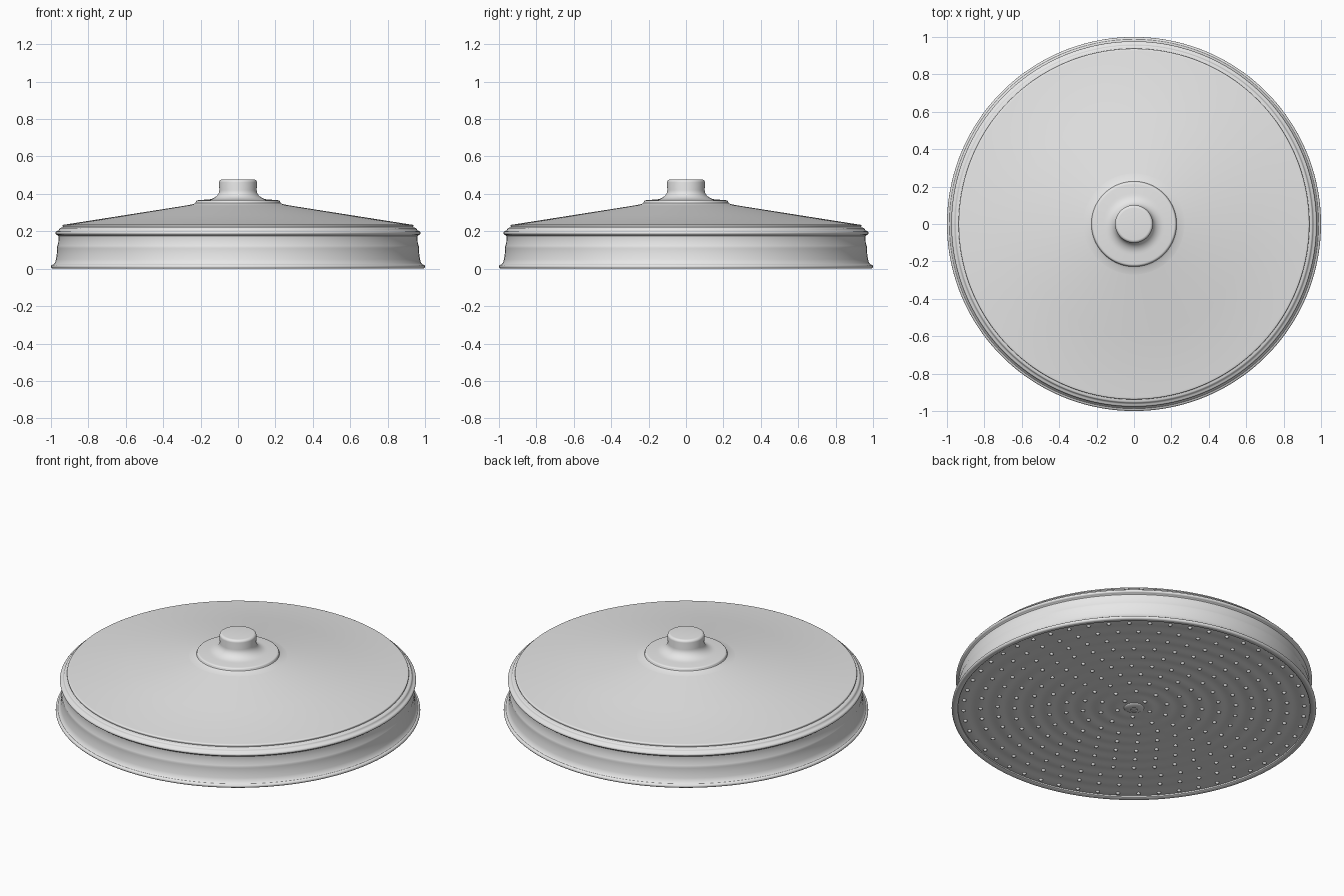
import bpy, bmesh, math
from mathutils import Matrix, Vector

cube = bpy.data.objects.get("Cube")
if cube:
    bpy.data.objects.remove(cube, do_unlink=True)

metal = bpy.data.materials.new("satin_grey_metal")
metal.use_nodes = True
GREY = (0.8, 0.8, 0.8, 1)
metal.diffuse_color = GREY
metal.node_tree.nodes["Principled BSDF"].inputs["Base Color"].default_value = GREY


def finish(bm, name, angle=35):
    bmesh.ops.recalc_face_normals(bm, faces=bm.faces)
    mesh = bpy.data.meshes.new(name)
    bm.to_mesh(mesh)
    bm.free()
    ob = bpy.data.objects.new(name, mesh)
    bpy.context.collection.objects.link(ob)
    mesh.materials.append(metal)
    bpy.ops.object.select_all(action="DESELECT")
    ob.select_set(True)
    bpy.context.view_layer.objects.active = ob
    bpy.ops.object.shade_smooth_by_angle(angle=math.radians(angle))
    return ob


def lathe(name, profile, steps=144, angle=35):
    """Revolve (radius, height) points around z."""
    bm = bmesh.new()
    verts = [bm.verts.new((r, 0, z)) for r, z in profile]
    edges = [bm.edges.new(pair) for pair in zip(verts, verts[1:])]
    bmesh.ops.spin(bm, geom=verts + edges, cent=(0, 0, 0), axis=(0, 0, 1),
                   angle=math.tau, steps=steps, use_duplicate=False)
    bmesh.ops.remove_doubles(bm, verts=bm.verts, dist=0.0002)
    return finish(bm, name, angle)


def arc(cx, cz, rx, rz, start, end, n=6):
    angles = [math.radians(start + (end - start) * i / n) for i in range(n + 1)]
    return [(cx + rx * math.cos(a), cz + rz * math.sin(a)) for a in angles]


# Pipe connector with a rounded top and a flared collar
connector = [(0, 0.477)] + arc(0.085, 0.462, 0.016, 0.015, 90, 0)
connector += arc(0.165, 0.42, 0.065, 0.05, 180, 270, 8)
connector += [(0.2, 0.367)] + arc(0.213, 0.358, 0.012, 0.008, 90, 0, 4)
connector += [(0.228, 0.351), (0.24, 0.345), (0.27, 0.339)]
lathe("connector", connector)

# Sloping cover, stepped shoulder, fluted wall and bottom lip
housing = [(0.27, 0.339), (0.32, 0.331), (0.6, 0.287), (0.925, 0.236)]
housing += arc(0.93, 0.23, 0.008, 0.006, 70, -20, 4)
housing += [(0.936, 0.222), (0.945, 0.219)]
housing += arc(0.945, 0.209, 0.012, 0.01, 80, 0, 4)
housing += [(0.962, 0.204)] + arc(0.964, 0.191, 0.013, 0.011, 80, -80, 8)
housing += [(0.961, 0.175), (0.96, 0.165), (0.961, 0.14), (0.966, 0.122),
            (0.968, 0.115), (0.967, 0.107), (0.969, 0.08), (0.973, 0.05),
            (0.979, 0.031), (0.988, 0.022)]
housing += arc(0.988, 0.011, 0.012, 0.011, 80, -90, 8)
housing += [(0.972, 0.001), (0.966, 0.005), (0.964, 0.03)]
lathe("housing", housing)

# Rippled spray plate
RING_GAP = 0.0935
RINGS = 10
PLATE_Z = 0.012
EDGE = 0.966
COUNT = 120
plate = [(EDGE * i / COUNT,
          PLATE_Z - 0.0018 * math.cos(math.tau * EDGE * i / COUNT / RING_GAP))
         for i in range(COUNT + 1)]
plate += [(EDGE, 0.03), (0, 0.03)]
lathe("spray_plate", plate, 128)

# Domed screw in the middle of the plate
screw = [(0.062, PLATE_Z)] + arc(0, PLATE_Z, 0.055, 0.012, 0, -60, 6)
screw += [(0.02, 0.001), (0.016, 0.005), (0, 0.005)]
lathe("centre_screw", screw, 40)

# Concentric rings of small rounded spray nozzles
bm = bmesh.new()
for ring in range(1, RINGS + 1):
    radius = ring * RING_GAP
    total = round(5.2 * ring)
    for i in range(total):
        a = math.tau * i / total + math.pi / 2
        place = Matrix.Translation(Vector((radius * math.cos(a), radius * math.sin(a), PLATE_Z)))
        bmesh.ops.create_uvsphere(bm, u_segments=10, v_segments=6, radius=0.012, matrix=place)
finish(bm, "spray_nozzles", 60)
